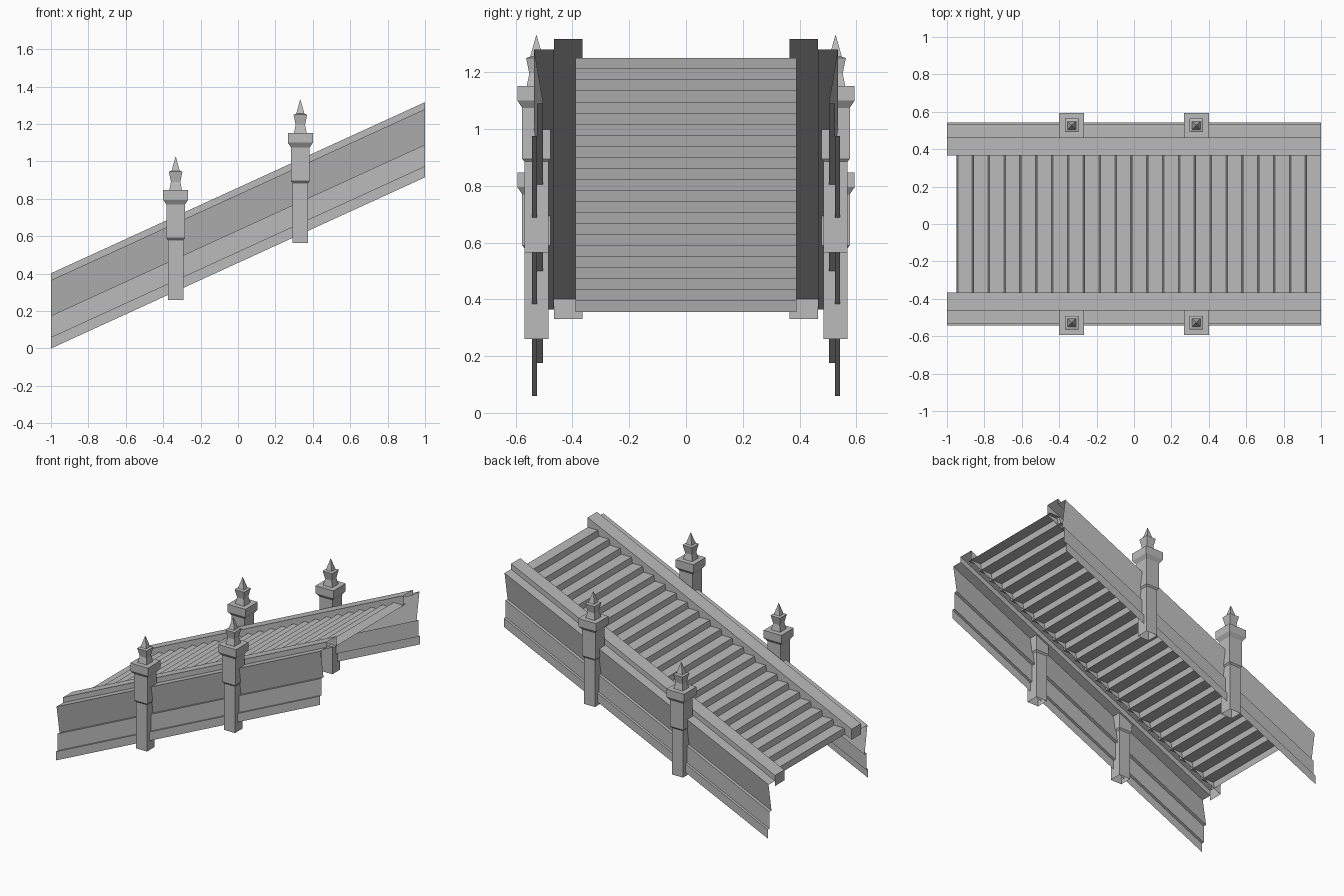
import bpy

cube = bpy.data.objects.get("Cube")
if cube:
    bpy.data.objects.remove(cube, do_unlink=True)

stone = bpy.data.materials.new("plain_grey")
stone.use_nodes = True
GREY = (0.5, 0.5, 0.5, 1)
stone.diffuse_color = GREY
stone.node_tree.nodes["Principled BSDF"].inputs["Base Color"].default_value = GREY

RISE = 0.915          # climb over the full two unit run
SLOPE = RISE / 2


def make(name, verts, faces):
    mesh = bpy.data.meshes.new(name)
    mesh.from_pydata(verts, [], faces)
    mesh.materials.append(stone)
    obj = bpy.data.objects.new(name, mesh)
    bpy.context.collection.objects.link(obj)
    return obj


# Side: stepped rail and panel swept up the slope, with a rail end at the foot
SIDE = [(0.365, 0.33), (0.365, 0.402), (0.465, 0.402), (0.465, 0.365),
        (0.535, 0.365), (0.503, 0.175), (0.525, 0.175), (0.525, 0.06),
        (0.543, 0.06), (0.543, 0)]


def side(name, s):
    verts = []
    for y, z in SIDE:
        verts += [(-1, s * y, z), (1, s * y, z + RISE)]
    faces = [(2 * i, 2 * i + 1, 2 * i + 3, 2 * i + 2) for i in range(len(SIDE) - 1)]
    corner = len(verts)
    verts.append((-1, s * 0.465, 0.33))
    faces.append((0, 2, 4, corner))
    if s < 0:
        faces = [f[::-1] for f in faces]
    make(name, verts, faces)


# Steps: one folded sheet of slightly leaning risers and flat treads
def steps(count=23, start=-0.95, foot=0.355, top=1.25, half=0.39, lean=0.008):
    run, rise = (1 - start) / count, (top - foot) / count
    path = [(start, foot)]
    for i in range(count):
        z = foot + (i + 1) * rise
        path += [(start + i * run + lean, z), (start + (i + 1) * run, z)]
    verts = []
    for x, z in path:
        verts += [(x, -half, z), (x, half, z)]
    faces = [(2 * i, 2 * i + 2, 2 * i + 3, 2 * i + 1) for i in range(len(path) - 1)]
    make("steps", verts, faces)


# Post: square rings of (half width, height), ending in a pointed finial
POST = [(0.042, 0.26), (0.042, 0.58), (0.05, 0.59), (0.05, 0.77),
        (0.067, 0.795), (0.067, 0.847), (0.034, 0.847), (0.025, 0.89),
        (0.036, 0.945), (0.022, 0.95), (0.001, 1.025)]


def post(name, x, y):
    lift = (x + 1 / 3) * SLOPE
    verts, faces = [], []
    for r, z in POST:
        verts += [(x + a * r, y + b * r, z + lift)
                  for a, b in ((-1, -1), (1, -1), (1, 1), (-1, 1))]
    for ring in range(len(POST) - 1):
        for k in range(4):
            a, b = 4 * ring + k, 4 * ring + (k + 1) % 4
            faces.append((a, b, b + 4, a + 4))
    last = len(verts) - 4
    faces.append(tuple(range(last, last + 4)))
    make(name, verts, faces)


steps()
for label, s in (("front", -1), ("back", 1)):
    side(label + "_side_panel", s)
    for level, x in (("lower", -1 / 3), ("upper", 1 / 3)):
        post(f"{label}_{level}_post", x, s * 0.527)
